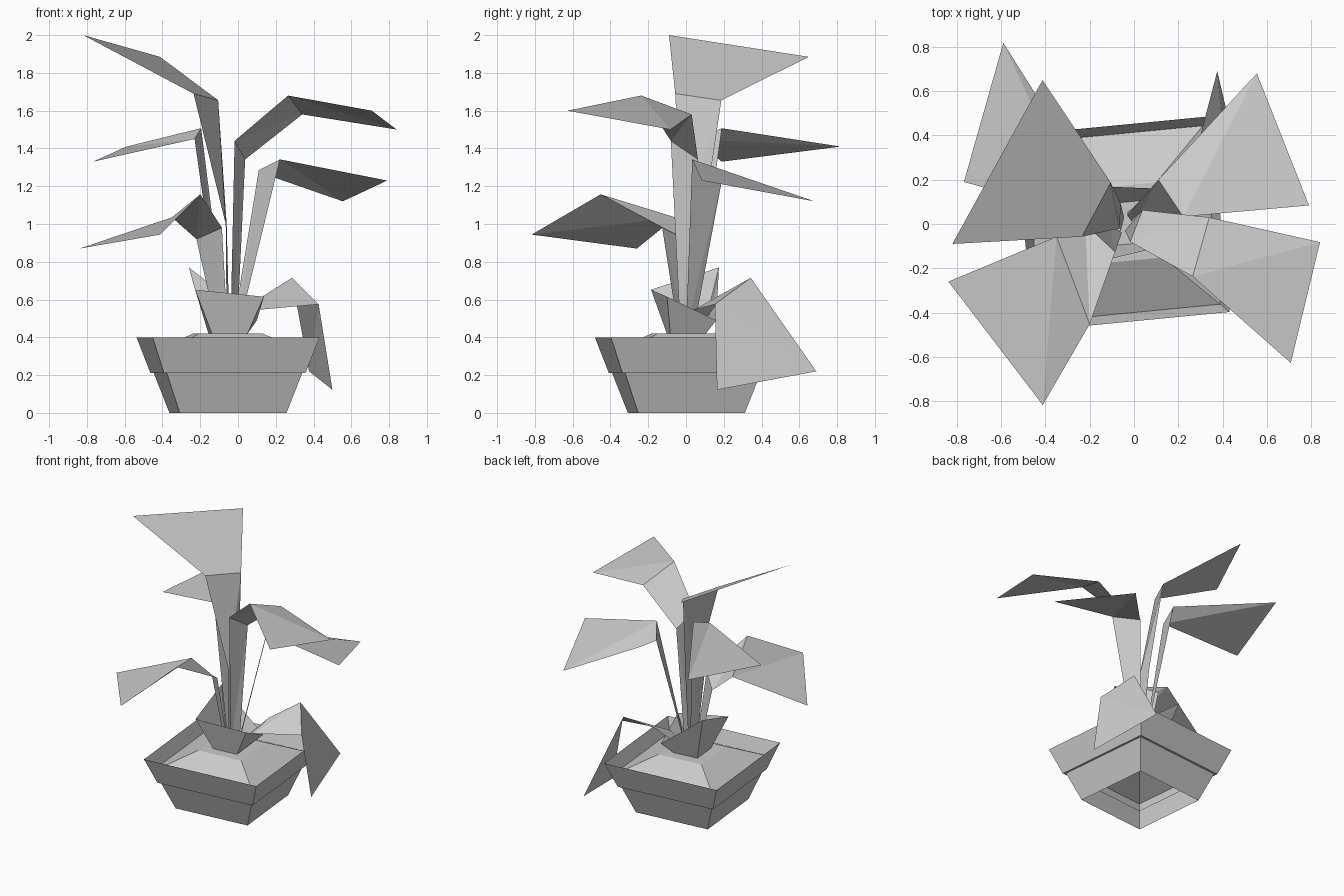
import bpy, math


def make(name, verts, faces):
    me = bpy.data.meshes.new(name)
    me.from_pydata(verts, [], faces)
    me.update()
    ob = bpy.data.objects.new(name, me)
    bpy.context.collection.objects.link(ob)
    return ob


def square_ring(half, z, turn=math.radians(5.5), cx=-0.053, cy=0.002):
    r = half * math.sqrt(2)
    return [(cx + r * math.cos(turn + math.pi * (0.25 + i / 2)),
             cy + r * math.sin(turn + math.pi * (0.25 + i / 2)), z) for i in range(4)]


def loft(name, rings, cap=False):
    verts = [v for ring in rings for v in ring]
    faces = []
    for k in range(len(rings) - 1):
        for i in range(4):
            j = (i + 1) % 4
            faces.append((k * 4 + i, k * 4 + j, k * 4 + 4 + j, k * 4 + 4 + i))
    if cap:
        n = len(verts)
        faces.append((n - 4, n - 3, n - 2, n - 1))
    return make(name, verts, faces)


def leaf(name, *pairs):
    # folded strip: each pair is one cross edge from root to tip
    verts = [v for p in pairs for v in p]
    faces = []
    for k in range(0, len(verts) - 2, 2):
        quad = (k, k + 1, k + 3, k + 2)
        if verts[k] == verts[k + 2]:
            faces.append((k, k + 1, k + 3))
        else:
            faces += [(quad[0], quad[1], quad[2]), (quad[0], quad[2], quad[3])]
    return make(name, verts, faces)


# Pot with an overhanging rim, open underneath
loft("pot", [square_ring(h, z) for h, z in
             ((0.284, 0), (0.36, 0.21), (0.376, 0.21), (0.444, 0.40))])

# Mounded soil
loft("soil", [square_ring(h, z) for h, z in ((0.405, 0.30), (0.17, 0.42))], cap=True)

# Flared sheath around the stems
loft("sheath", [square_ring(0.095, 0.42),
                [(0.10, 0.16, 0.49), (-0.26, 0.174, 0.77),
                 (-0.227, -0.185, 0.652), (0.137, -0.10, 0.615)]])

# Tall back-left leaf
leaf("leaf_top",
     ((-0.06, -0.03, 0.43), (-0.045, 0.03, 0.43)),
     ((-0.065, -0.02, 1.0), (-0.06, 0.09, 1.0)),
     ((-0.235, -0.057, 1.69), (-0.105, 0.187, 1.655)),
     ((-0.82, -0.09, 2.0), (-0.413, 0.65, 1.885)))

# Back-left leaf
leaf("leaf_back_left",
     ((-0.085, 0.0, 0.43), (-0.06, 0.04, 0.43)),
     ((-0.23, 0.04, 1.45), (-0.195, 0.19, 1.507)),
     ((-0.768, 0.19, 1.33), (-0.59, 0.818, 1.41)))

# Front-left leaf
leaf("leaf_front_left",
     ((-0.11, 0.0, 0.43), (-0.055, -0.04, 0.43)),
     ((-0.22, 0.0, 0.92), (-0.085, -0.126, 0.98)),
     ((-0.35, -0.057, 1.035), (-0.20, -0.452, 1.157)),
     ((-0.838, -0.26, 0.87), (-0.412, -0.817, 0.944)))

# Front-right leaf
leaf("leaf_front_right",
     ((-0.04, -0.03, 0.43), (-0.005, 0.02, 0.43)),
     ((-0.018, -0.08, 1.44), (0.038, 0.063, 1.342)),
     ((0.265, -0.237, 1.68), (0.34, 0.03, 1.58)),
     ((0.708, -0.627, 1.60), (0.84, -0.082, 1.50)))

# Back-right leaf
leaf("leaf_back_right",
     ((0.0, 0.0, 0.43), (-0.03, 0.04, 0.43)),
     ((0.222, 0.033, 1.342), (0.11, 0.20, 1.285)),
     ((0.222, 0.033, 1.342), (0.19, 0.285, 1.247)),
     ((0.79, 0.084, 1.23), (0.555, 0.68, 1.12)))

# Low drooping leaf
leaf("leaf_drooping",
     ((0.0, 0.0, 0.43), (-0.03, 0.05, 0.43)),
     ((0.10, 0.04, 0.545), (0.12, 0.19, 0.61)),
     ((0.427, 0.153, 0.575), (0.285, 0.343, 0.715)),
     ((0.50, 0.164, 0.122), (0.376, 0.69, 0.22)))
